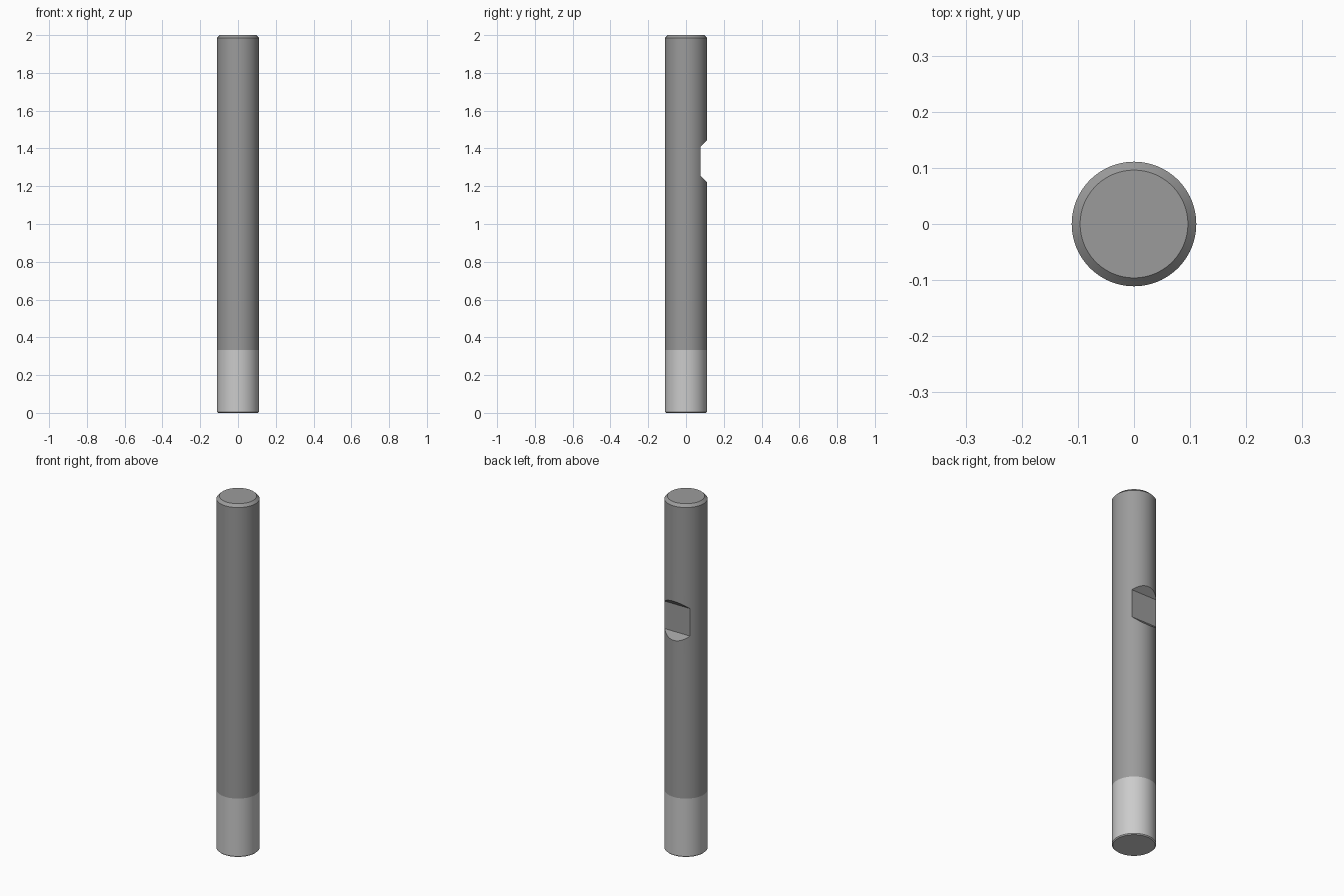
import bpy, bmesh, math

if "Cube" in bpy.data.objects:
    bpy.data.objects.remove(bpy.data.objects["Cube"])

R = 0.111       # rod radius
TIP = 0.333     # height of the light tip
SEG = 96


def grey(name, v):
    m = bpy.data.materials.new(name)
    m.diffuse_color = (v, v, v, 1)
    m.use_nodes = True
    m.node_tree.nodes["Principled BSDF"].inputs["Base Color"].default_value = m.diffuse_color
    return m


def mesh_object(name, bm, mat=None):
    bmesh.ops.recalc_face_normals(bm, faces=bm.faces)
    me = bpy.data.meshes.new(name)
    bm.to_mesh(me)
    bm.free()
    ob = bpy.data.objects.new(name, me)
    bpy.context.collection.objects.link(ob)
    if mat:
        me.materials.append(mat)
    return ob


def turned(name, profile, mat):
    """Closed round solid from (radius, z) points, bottom to top."""
    bm = bmesh.new()
    rings = [[bm.verts.new((r * math.cos(2 * math.pi * i / SEG),
                            r * math.sin(2 * math.pi * i / SEG), z))
              for i in range(SEG)] for r, z in profile]
    for a, b in zip(rings, rings[1:]):
        for i in range(SEG):
            j = (i + 1) % SEG
            bm.faces.new((a[i], a[j], b[j], b[i]))
    bm.faces.new(rings[0])
    bm.faces.new(rings[-1])
    return mesh_object(name, bm, mat)


def smooth(ob):
    bpy.ops.object.select_all(action='DESELECT')
    ob.select_set(True)
    bpy.context.view_layer.objects.active = ob
    bpy.ops.object.shade_smooth_by_angle(angle=math.radians(30))


# Shank with chamfered top
shank = turned("shank", [(R, TIP), (R, 1.985), (R - 0.015, 2.0)],
               grey("dark_grey", 0.33))

# Light cutting tip with a small edge break
tip = turned("cutting_tip", [(R - 0.005, 0), (R, 0.005), (R, TIP)],
             grey("light_grey", 0.8))

# Clamping flat with 45 degree ends, cut into the back
bm = bmesh.new()
flat_y, half, mid, depth = 0.078, 0.078, 1.333, 0.1
outline = [(flat_y, mid - half), (flat_y, mid + half),
           (flat_y + depth, mid + half + depth), (flat_y + depth, mid - half - depth)]
face = bm.faces.new([bm.verts.new((-0.2, y, z)) for y, z in outline])
ext = bmesh.ops.extrude_face_region(bm, geom=[face])
bmesh.ops.translate(bm, vec=(0.4, 0, 0),
                    verts=[v for v in ext["geom"] if isinstance(v, bmesh.types.BMVert)])
cutter = mesh_object("flat_cutter", bm)
cutter.hide_render = True

mod = shank.modifiers.new("clamping_flat", 'BOOLEAN')
mod.operation = 'DIFFERENCE'
mod.solver = 'EXACT'
mod.object = cutter
bpy.ops.object.select_all(action='DESELECT')
bpy.context.view_layer.objects.active = shank
shank.select_set(True)
bpy.ops.object.modifier_apply(modifier=mod.name)
bpy.data.objects.remove(cutter)

for part in (shank, tip):
    smooth(part)
